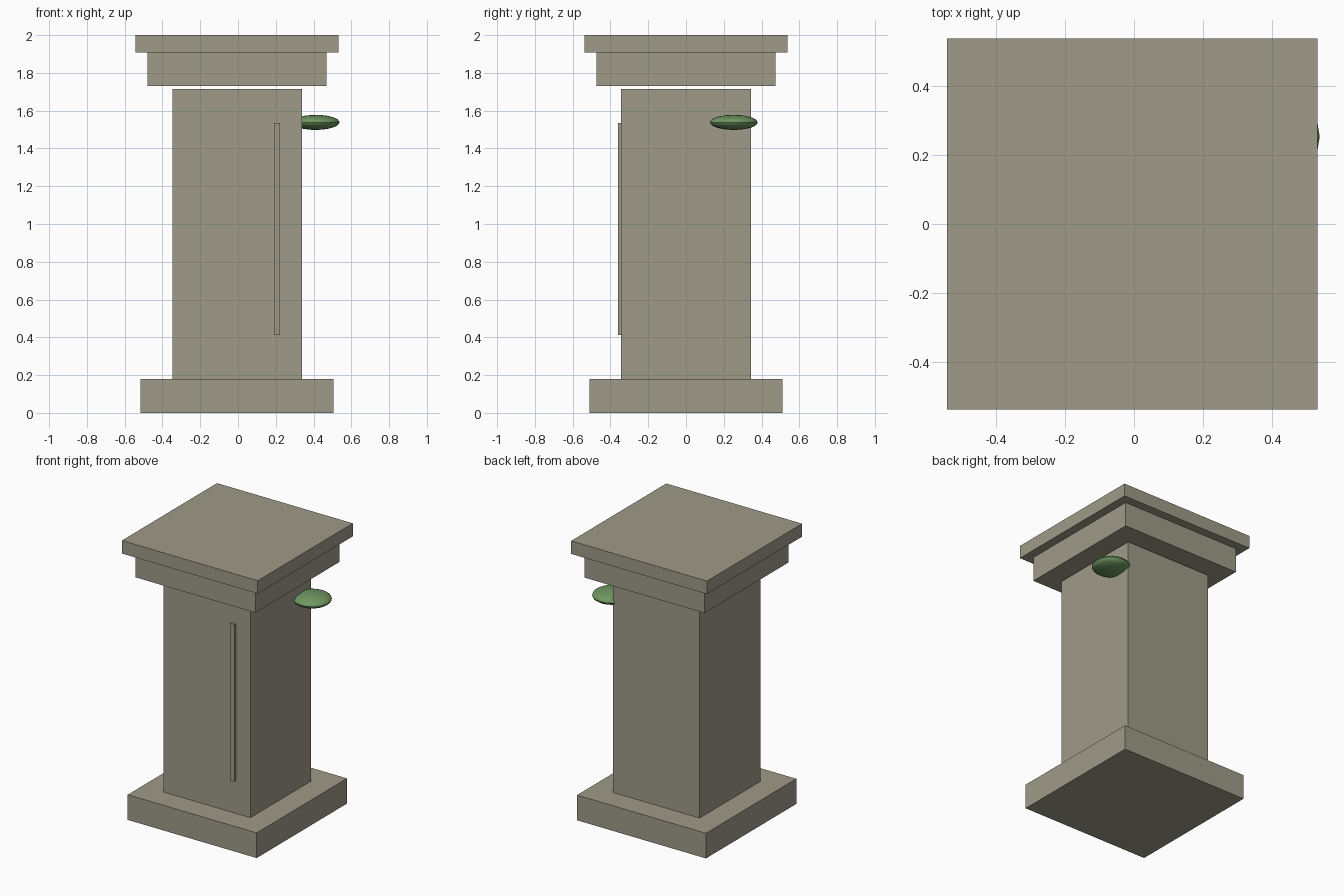
import bpy

if "Cube" in bpy.data.objects:
    bpy.data.objects.remove(bpy.data.objects["Cube"])

CX = -0.005  # pillar axis


def material(name, rgb):
    m = bpy.data.materials.new(name)
    m.diffuse_color = (*rgb, 1.0)
    m.use_nodes = True
    m.node_tree.nodes["Principled BSDF"].inputs["Base Color"].default_value = m.diffuse_color
    return m


stone = material("grey_stone", (0.345, 0.325, 0.25))
green = material("leaf_green", (0.16, 0.31, 0.12))


def block(name, x0, x1, y0, y1, z0, z1):
    bpy.ops.mesh.primitive_cube_add(
        size=1, location=((x0 + x1) / 2, (y0 + y1) / 2, (z0 + z1) / 2))
    ob = bpy.context.object
    ob.name = name
    ob.scale = (x1 - x0, y1 - y0, z1 - z0)
    bpy.ops.object.transform_apply(location=False, rotation=False, scale=True)
    ob.data.materials.append(stone)
    return ob


def slab(name, half, z0, z1):
    return block(name, CX - half, CX + half, -half, half, z0, z1)


# Square pillar: plinth, shaft, and two-step cap floating just above the shaft
slab("plinth", 0.51, 0.0, 0.18)
slab("shaft", 0.343, 0.18, 1.715)
slab("cap_lower", 0.474, 1.73, 1.907)
slab("cap_top", 0.537, 1.907, 2.0)

# Thin raised strip on the front of the shaft
block("front_strip", 0.19, 0.223, -0.359, -0.33, 0.412, 1.535)

# Flattened round growth on the right side
bpy.ops.mesh.primitive_ico_sphere_add(
    subdivisions=3, radius=1, location=(0.411, 0.253, 1.538))
growth = bpy.context.object
growth.name = "side_fungus"
growth.scale = (0.127, 0.127, 0.04)
bpy.ops.object.transform_apply(location=False, rotation=False, scale=True)
growth.data.materials.append(green)
bpy.ops.object.shade_smooth_by_angle()
